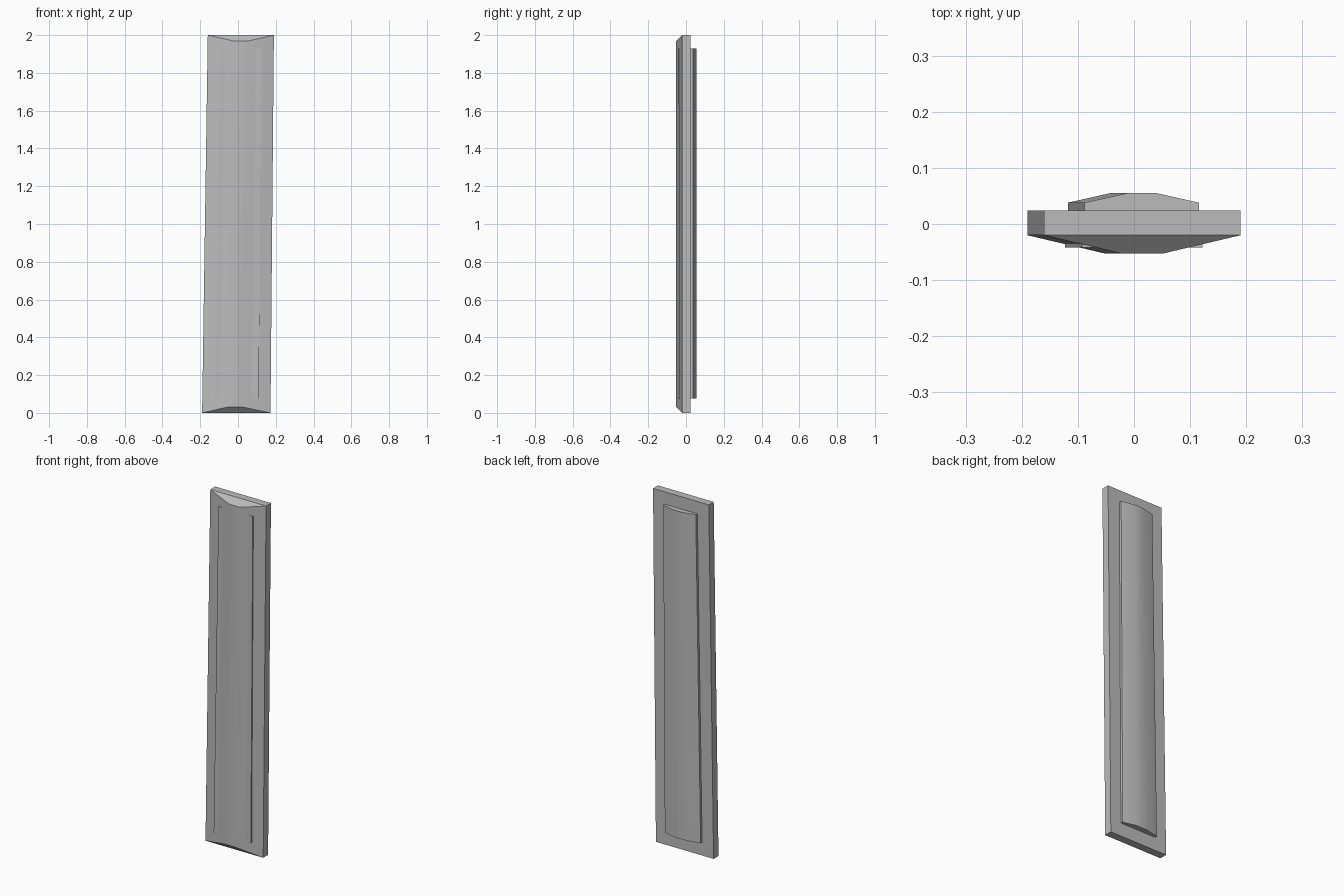
import bpy
import bmesh
import math

cube = bpy.data.objects.get("Cube")
if cube:
    bpy.data.objects.remove(cube, do_unlink=True)

grey = bpy.data.materials.new("plain grey")
grey.use_nodes = True
colour = (0.5, 0.5, 0.5, 1)
grey.diffuse_color = colour
grey.node_tree.nodes["Principled BSDF"].inputs["Base Color"].default_value = colour


def crowned_panel(name, low, high, depths, heights, chamfer=0):
    """Slanted panel with a three-facet crown.
    low, high: outer and crown x limits (left, crown left, crown right, right)
    depths: y of base, shoulder and crown; chamfer: crown setback at the ends"""
    base, shoulder, crown = depths
    bm = bmesh.new()
    rings = []
    for (a, b, c, d), z, step in ((low, heights[0], chamfer),
                                  (high, heights[1], -chamfer)):
        section = [(a, base, z), (d, base, z), (d, shoulder, z),
                   (c, crown, z + step), (b, crown, z + step), (a, shoulder, z)]
        rings.append([bm.verts.new(p) for p in section])
    bottom, top = rings
    for i in range(6):
        j = (i + 1) % 6
        bm.faces.new((bottom[i], bottom[j], top[j], top[i]))
    for r in rings:
        bm.faces.new((r[0], r[1], r[2], r[5]))
        bm.faces.new((r[2], r[3], r[4], r[5]))
    bmesh.ops.recalc_face_normals(bm, faces=bm.faces)
    mesh = bpy.data.meshes.new(name)
    bm.to_mesh(mesh)
    bm.free()
    mesh.materials.append(grey)
    obj = bpy.data.objects.new(name, mesh)
    bpy.context.collection.objects.link(obj)
    bpy.ops.object.select_all(action="DESELECT")
    obj.select_set(True)
    bpy.context.view_layer.objects.active = obj
    bpy.ops.object.shade_smooth_by_angle(angle=math.radians(30))
    return obj


# Main slab with the crowned front and chamfered ends
crowned_panel("main_slab", (-0.19, -0.05, 0.02, 0.172), (-0.16, -0.02, 0.05, 0.19),
              (0.024, -0.02, -0.053), (0, 2), chamfer=0.032)

# Raised crowned panel on the back
crowned_panel("back_panel", (-0.118, -0.042, 0.03, 0.106), (-0.088, -0.012, 0.04, 0.116),
              (0.02, 0.038, 0.055), (0.075, 1.93))

# Flat plate whose edges show beside the front crown
crowned_panel("front_plate", (-0.123, -0.05, 0.03, 0.11), (-0.093, -0.02, 0.05, 0.122),
              (-0.01, -0.042, -0.0421), (0.075, 1.93))
